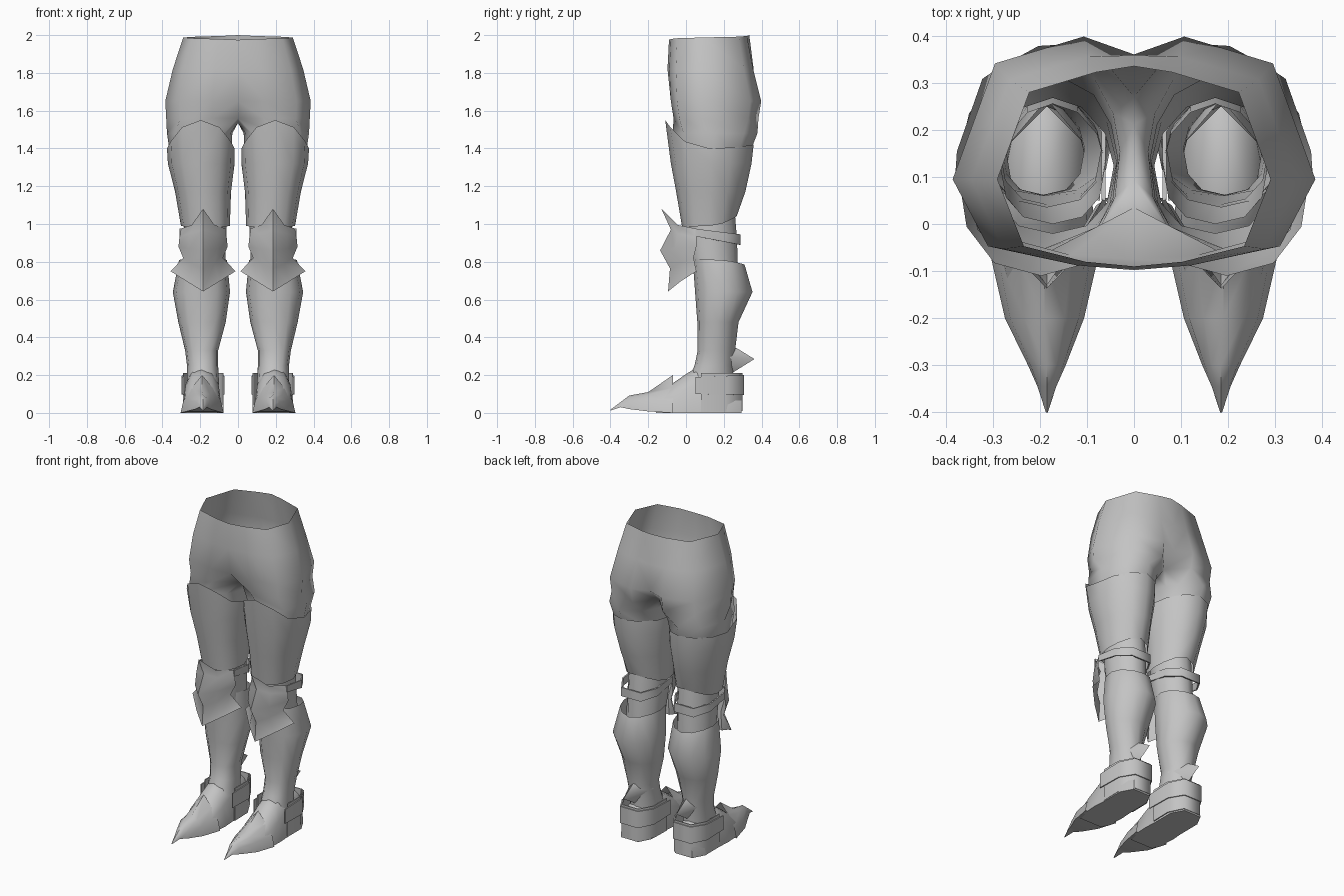
import bpy, bmesh
from math import sin, cos, radians, pi, copysign
from mathutils import Vector

if "Cube" in bpy.data.objects:
    bpy.data.objects.remove(bpy.data.objects["Cube"], do_unlink=True)

steel = bpy.data.materials.new("grey_steel")
steel.use_nodes = True
grey = (0.55, 0.55, 0.55, 1)
steel.diffuse_color = grey
steel.node_tree.nodes["Principled BSDF"].inputs["Base Color"].default_value = grey

CX = 0.185   # centre line of one leg


def soft(v, power):
    """Signed power, used to make round sections squarer or sharper."""
    return copysign(abs(v) ** power, v)


def loft(bm, rings, closed=True, cap=False):
    """Skin a list of equal-length point rings with quads."""
    rows = [[bm.verts.new(p) for p in r] for r in rings]
    n = len(rows[0])
    for a, b in zip(rows, rows[1:]):
        for i in range(n if closed else n - 1):
            j = (i + 1) % n
            bm.faces.new((a[i], a[j], b[j], b[i]))
    if cap:
        bm.faces.new(rows[0])
        bm.faces.new(rows[-1])


def finish(name, bm, thickness=0.0, angle=50):
    """Turn one side into a mirrored, shaded object."""
    bmesh.ops.remove_doubles(bm, verts=bm.verts, dist=0.0005)
    bmesh.ops.recalc_face_normals(bm, faces=bm.faces)
    if thickness:
        bmesh.ops.solidify(bm, geom=bm.faces[:], thickness=thickness)
        bmesh.ops.recalc_face_normals(bm, faces=bm.faces)
    me = bpy.data.meshes.new(name)
    bm.to_mesh(me)
    bm.free()
    me.materials.append(steel)
    ob = bpy.data.objects.new(name, me)
    bpy.context.collection.objects.link(ob)
    bpy.ops.object.select_all(action="DESELECT")
    ob.select_set(True)
    bpy.context.view_layer.objects.active = ob
    bpy.ops.object.shade_smooth_by_angle(angle=radians(angle))
    ob.modifiers.new("other_side", "MIRROR").use_clip = True


def oval(x0, x1, y0, y1, zf, zs=None, zb=None, angles=range(0, 360, 30)):
    """Leg section, squarer in front; height may differ at front, side, back."""
    zs = zf if zs is None else zs
    zb = zs if zb is None else zb
    pts = []
    for a in angles:
        s, c = sin(radians(a)), cos(radians(a))
        z = zs + ((zf if c > 0 else zb) - zs) * c * c
        power = 0.85 if c > 0 else 1.08
        pts.append(Vector(((x0 + x1) / 2 + soft(s, power) * (x1 - x0) / 2,
                           (y0 + y1) / 2 - soft(c, power) * (y1 - y0) / 2, z)))
    return pts


def tube(name, sections):
    bm = bmesh.new()
    loft(bm, [oval(*s) for s in sections])
    finish(name, bm)


# Hips: half arcs down to the crotch, then the start of each leg
def hip_arc(w, yf, yb, zf, zb, front_dip=0.0, cleft=0.0):
    side = 0.095
    pts = []
    for t in range(7):
        a = pi * t / 6
        s = 0 if t == 3 else soft(-cos(a), 0.38)
        y = side + s * ((yb - side) if s > 0 else (side - yf))
        y += front_dip * (t == 0) - cleft * (t == 6)
        x = w * sin(a) ** (1.85 if t > 3 else 1.5) if 0 < t < 6 else 0
        pts.append(Vector((x, y, zf + (zb - zf) * t / 6)))
    return pts


bm = bmesh.new()
crotch = hip_arc(0.38, -0.075, 0.4, 1.56, 1.56, 0.11, 0.13)
loft(bm, [hip_arc(0.29, -0.09, 0.335, 1.975, 2.0),
          hip_arc(0.345, -0.098, 0.37, 1.82, 1.82, 0, 0.012),
          hip_arc(0.385, -0.09, 0.415, 1.65, 1.65, 0.015, 0.055),
          crotch], closed=False)
turns = [-45 + 45 * i for i in range(7)] + [247, 270, 292]
bridge = [crotch[6].lerp(crotch[0], k / 4) - Vector((0, 0, 0.025)) for k in (1, 2, 3)]
loft(bm, [crotch + bridge,
          oval(0.03, 0.376, -0.07, 0.378, 1.48, angles=turns),
          oval(0.035, 0.36, -0.055, 0.335, 1.37, angles=turns)])
finish("hips", bm, angle=60)

# Armour tubes of the legs
tube("thigh_guards", [(0.018, 0.376, -0.11, 0.358, 1.55, 1.40, 1.42),
                      (0.018, 0.371, -0.08, 0.347, 1.32),
                      (0.037, 0.333, -0.052, 0.314, 1.17),
                      (0.043, 0.302, -0.02, 0.268, 0.98, 0.99, 1.04)])
tube("knee_sleeves", [(0.06, 0.285, 0, 0.255, 1.1),
                      (0.062, 0.285, 0, 0.27, 0.92),
                      (0.07, 0.285, 0.04, 0.275, 0.74)])
tube("shin_guards", [(0.058, 0.312, 0.035, 0.31, 0.82, 0.81, 0.785),
                     (0.042, 0.345, 0.048, 0.352, 0.64),
                     (0.065, 0.316, 0.06, 0.278, 0.48),
                     (0.105, 0.28, 0.062, 0.26, 0.33),
                     (0.105, 0.27, 0.045, 0.25, 0.25),
                     (0.1, 0.27, 0.0, 0.25, 0.15)])

# Knee caps: rows of ridge, cheek and side points, with a flared lower edge
knee_rows = [((0, -0.13, 1.08), (0.06, -0.045, 0.995), (0.12, 0.055, 0.975)),
             ((0, -0.08, 0.97), (0.075, -0.045, 0.95), (0.125, 0.055, 0.93)),
             ((0, -0.137, 0.86), (0.075, -0.06, 0.87), (0.13, 0.055, 0.88)),
             ((0, -0.085, 0.765), (0.06, -0.035, 0.79), (0.105, 0.04, 0.82)),
             ((0, -0.095, 0.643), (0.085, -0.03, 0.695), (0.172, 0.055, 0.75))]
bm = bmesh.new()
loft(bm, [[(CX + s * x, y, z) for s, (x, y, z) in
           zip((-1, -1, 1, 1, 1), (r[2], r[1], r[0], r[1], r[2]))]
          for r in knee_rows], closed=False)
finish("knee_caps", bm, angle=45)


# Straps and heel bands: open C shapes around the back
def band(name, half, y0, y1, front, back, thickness):
    bm = bmesh.new()
    bend = y1 - 0.09
    shape = [(-1, y0), (-1, bend), (-0.55, y1), (0.55, y1), (1, bend), (1, y0)]
    loft(bm, [[(CX + half * u, y, front[k] + (back[k] - front[k]) * (y - y0) / (y1 - y0))
               for u, y in shape] for k in (0, 1)], closed=False)
    finish(name, bm, thickness, 65)


band("knee_straps", 0.124, 0.05, 0.288, (0.935, 0.975), (0.89, 0.945), 0.008)
band("heel_cups", 0.107, 0.08, 0.298, (0.005, 0.21), (0.01, 0.21), 0.006)
band("heel_belts", 0.113, 0.05, 0.308, (0.1, 0.19), (0.095, 0.2), 0.006)


# Feet: arched sections along y, given as (y, half width, height, base)
def arch(y, w, h, base=0.0, ridge=0.0):
    pts = []
    for a in range(0, 181, 30):
        c, s = cos(radians(a)), max(0, sin(radians(a)))
        up = s ** 0.7 * (1 - ridge) + (1 - abs(c)) * ridge
        pts.append((CX + 0.005 * (w > 0.05) + w * c, y, base + (h - base) * up))
    return pts


bm = bmesh.new()
loft(bm, [arch(-0.16, 0.08, 0.09), arch(-0.08, 0.1, 0.15), arch(0, 0.105, 0.205),
          arch(0.07, 0.1, 0.25), arch(0.22, 0.1, 0.21), arch(0.295, 0.06, 0.19)], cap=True)
finish("boots", bm)

bm = bmesh.new()
loft(bm, [arch(-0.07, 0.114, 0.2, 0, 0.6), arch(-0.2, 0.084, 0.11, 0.008, 0.1),
          arch(-0.3, 0.04, 0.092, 0.02, 0.2), arch(-0.345, 0.02, 0.058, 0.03, 0.5),
          arch(-0.4, 0.002, 0.017, 0.012)])
finish("toe_caps", bm)

# Spurs: pointed plates folded around the back of the ankles
bm = bmesh.new()
tip = bm.verts.new((CX, 0.362, 0.285))
base = [bm.verts.new((CX + x, y, z)) for x, y, z in
        ((0, 0.265, 0.345), (0.08, 0.17, 0.3), (0, 0.25, 0.215), (-0.08, 0.17, 0.3))]
for i in range(4):
    bm.faces.new((tip, base[i], base[(i + 1) % 4]))
finish("ankle_spurs", bm, angle=80)
